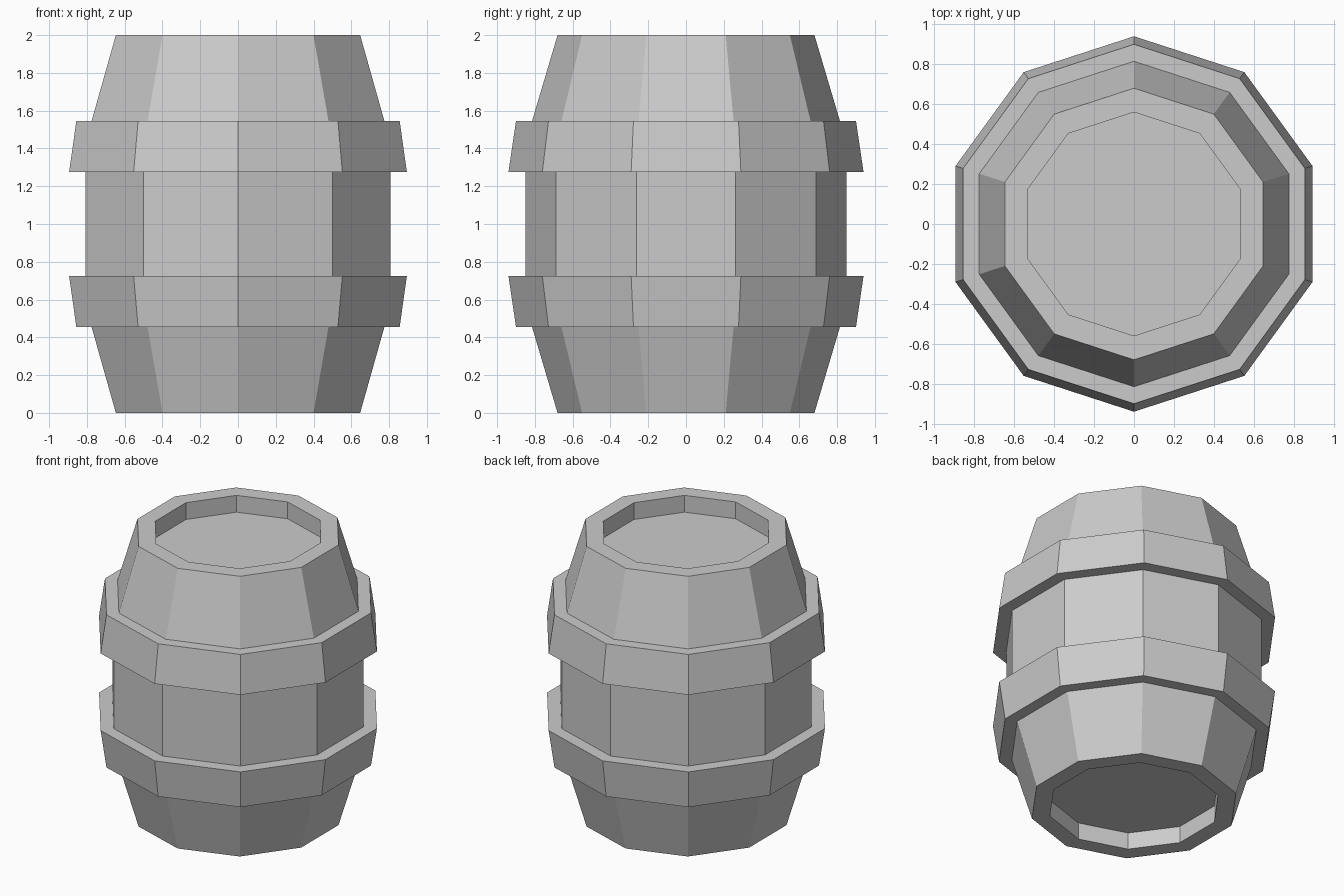
import bpy, bmesh, math

SIDES = 10

cube = bpy.data.objects.get("Cube")
if cube:
    bpy.data.objects.remove(cube, do_unlink=True)

grey = bpy.data.materials.new("plain grey")
grey.use_nodes = True
colour = (0.6, 0.6, 0.6, 1)
grey.diffuse_color = colour
grey.node_tree.nodes["Principled BSDF"].inputs["Base Color"].default_value = colour


def lathe(name, profile, closed):
    """Turn a (radius, z) profile into a flat-sided solid; open ends are capped."""
    bm = bmesh.new()
    rings = []
    for r, z in profile:
        angles = [math.pi / 2 + math.tau * i / SIDES for i in range(SIDES)]
        rings.append([bm.verts.new((r * math.cos(a), r * math.sin(a), z)) for a in angles])
    pairs = list(zip(rings, rings[1:]))
    if closed:
        pairs.append((rings[-1], rings[0]))
    else:
        bm.faces.new(rings[0])
        bm.faces.new(rings[-1])
    for low, high in pairs:
        for i in range(SIDES):
            j = (i + 1) % SIDES
            bm.faces.new((low[i], low[j], high[j], high[i]))
    bmesh.ops.recalc_face_normals(bm, faces=bm.faces)
    mesh = bpy.data.meshes.new(name)
    bm.to_mesh(mesh)
    bm.free()
    mesh.materials.append(grey)
    obj = bpy.data.objects.new(name, mesh)
    bpy.context.collection.objects.link(obj)
    return obj


# Barrel body with a recessed lid and a recessed base
lower = [(0.56, 0.12), (0.56, 0), (0.68, 0), (0.815, 0.455), (0.85, 0.6)]
upper = [(r, 2 - z) for r, z in reversed(lower)]
lathe("barrel_body", lower + upper, False)

# Two hoops, each flaring towards the middle of the barrel
hoop = [(0.80, 0.455), (0.90, 0.455), (0.94, 0.725), (0.84, 0.725)]
lathe("lower_hoop", hoop, True)
lathe("upper_hoop", [(r, 2 - z) for r, z in hoop], True)
